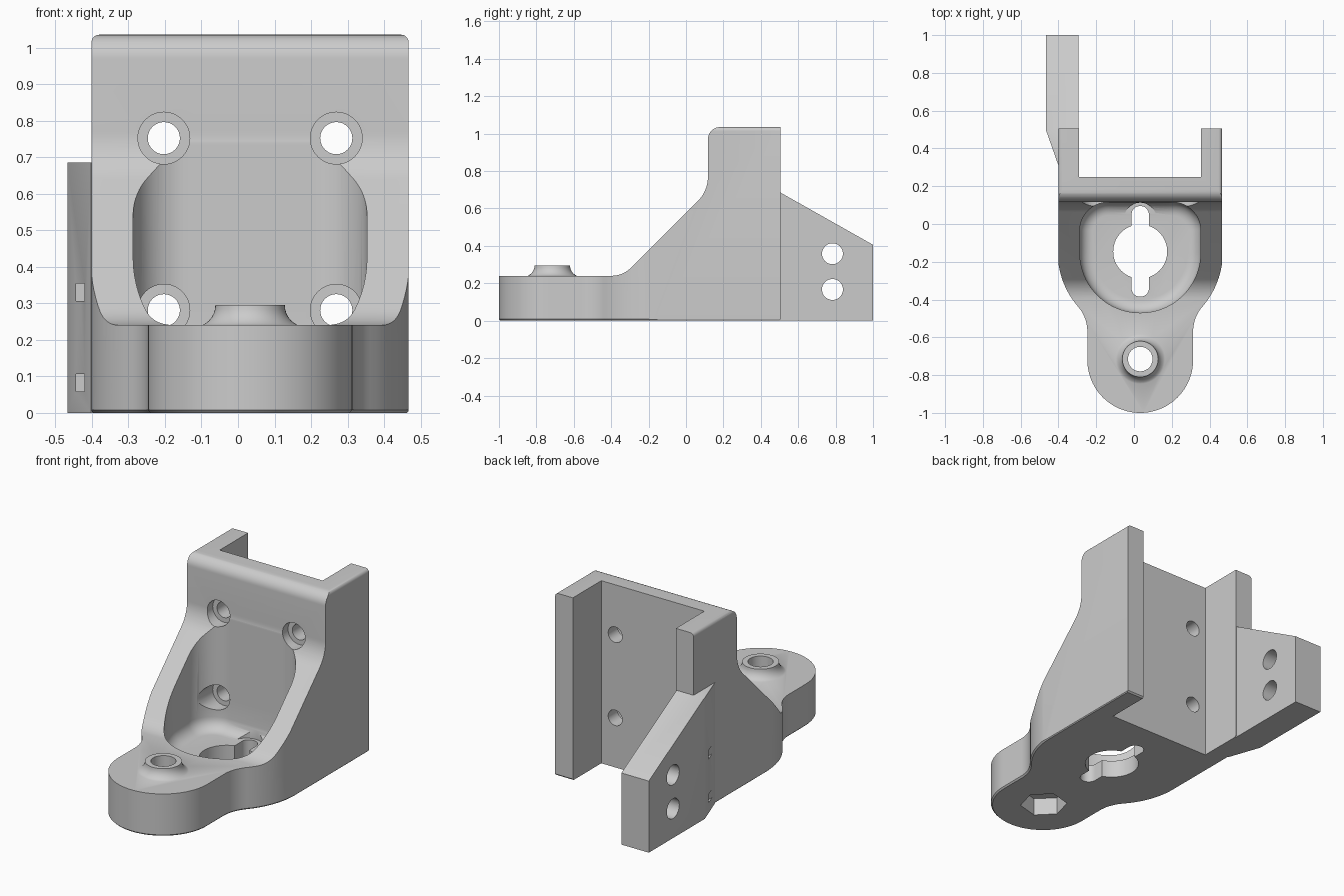
import bpy, bmesh, math
from mathutils import Vector

if "Cube" in bpy.data.objects:
    bpy.data.objects.remove(bpy.data.objects["Cube"], do_unlink=True)

CX = 0.033          # centre line of the bracket
FOOT_Y = -0.715     # centre of the round foot

grey = bpy.data.materials.new("matte_grey")
grey.use_nodes = True
grey.diffuse_color = (0.6, 0.6, 0.6, 1)
grey.node_tree.nodes["Principled BSDF"].inputs["Base Color"].default_value = (0.6, 0.6, 0.6, 1)


def rounded(corners, steps=12):
    """Polygon from (a, b, radius) corners, each filleted."""
    out = []
    for i, (a, b, r) in enumerate(corners):
        p = Vector((a, b))
        if r == 0:
            out.append(p)
            continue
        u = (Vector(corners[i - 1][:2]) - p).normalized()
        v = (Vector(corners[(i + 1) % len(corners)][:2]) - p).normalized()
        half = u.angle(v) / 2
        c = p + (u + v).normalized() * (r / math.sin(half))
        s = p + u * (r / math.tan(half)) - c
        e = p + v * (r / math.tan(half)) - c
        turn = math.atan2(s.x * e.y - s.y * e.x, s.dot(e))
        for k in range(steps + 1):
            t = turn * k / steps
            out.append(c + Vector((s.x * math.cos(t) - s.y * math.sin(t),
                                   s.x * math.sin(t) + s.y * math.cos(t))))
    return out


def arc(x, y, r, start, end, steps):
    angles = [math.radians(start + (end - start) * k / steps) for k in range(steps + 1)]
    return [Vector((x + r * math.cos(t), y + r * math.sin(t))) for t in angles]


def disc(x, y, r, n=48, turn=0):
    return arc(x, y, r, turn, turn + 360 - 360 / n, n - 1)


def rect(x0, x1, y0, y1, r_low=0, r_high=0, steps=12):
    return rounded([(x0, y0, r_low), (x1, y0, r_low), (x1, y1, r_high), (x0, y1, r_high)], steps)


def loft(name, sections, axis="z"):
    """Closed solid through (polygon, height) sections along an axis."""
    place = {"x": lambda p, h: (h, p.x, p.y),
             "y": lambda p, h: (p.x, h, p.y),
             "z": lambda p, h: (p.x, p.y, h)}[axis]
    bm = bmesh.new()
    rings = [[bm.verts.new(place(p, h)) for p in poly] for poly, h in sections]
    bm.faces.new(rings[0])
    bm.faces.new(rings[-1])
    for a, b in zip(rings, rings[1:]):
        for i in range(len(a)):
            bm.faces.new((a[i - 1], a[i], b[i], b[i - 1]))
    bmesh.ops.recalc_face_normals(bm, faces=bm.faces[:])
    mesh = bpy.data.meshes.new(name)
    bm.to_mesh(mesh)
    bm.free()
    mesh.materials.append(grey)
    ob = bpy.data.objects.new(name, mesh)
    bpy.context.collection.objects.link(ob)
    return ob


def prism(name, poly, axis, lo, hi):
    return loft(name, [(poly, lo), (poly, hi)], axis)


def combine(ob, other, operation):
    """Apply one boolean and discard the helper; try the second solver if the first gives nothing."""
    mod = ob.modifiers.new(operation, 'BOOLEAN')
    mod.operation, mod.object = operation, other
    for solver in ('EXACT', 'MANIFOLD'):
        mod.solver = solver
        bpy.context.view_layer.update()
        graph = bpy.context.evaluated_depsgraph_get()
        mesh = bpy.data.meshes.new_from_object(ob.evaluated_get(graph))
        if len(mesh.polygons):
            break
    ob.modifiers.clear()
    if len(mesh.polygons):
        ob.data = mesh
    bpy.data.objects.remove(other, do_unlink=True)


def cut(ob, poly, axis, lo, hi):
    combine(ob, prism("cutter", poly, axis, lo, hi), 'DIFFERENCE')


def body_plan(inset):
    """Foot, waist and round shoulder, mirrored about the centre line."""
    half = arc(0, -0.72, 0.28 - inset, -90, 0, 24)
    half += arc(0.48, -0.569, 0.2 + inset, 180, 139, 10)
    half += arc(0, -0.15, 0.437 - inset, -41, 0, 14)[1:]
    half.append(Vector((0.437 - inset, 0.505 - inset)))
    return ([Vector((CX + p.x, p.y)) for p in half]
            + [Vector((CX - p.x, p.y)) for p in reversed(half[1:])])


# Body: plan with chamfered base, trimmed by side and front profiles
body = loft("bracket_body", [(body_plan(0.008), 0), (body_plan(0), 0.008), (body_plan(0), 1.3)])
side = rounded([(-1.2, -0.5, 0), (0.7, -0.5, 0), (0.7, 1.035, 0), (0.117, 1.035, 0.065),
                (0.117, 0.694, 0.18), (-0.337, 0.24, 0.15), (-1.2, 0.24, 0)])
combine(body, prism("side_profile", side, "x", -1, 1), 'INTERSECT')
front = rect(CX - 0.434, CX + 0.434, -0.5, 1.035, 0, 0.02, 5)
combine(body, prism("front_profile", front, "y", -1.3, 0.8), 'INTERSECT')

# Rear channel
cut(body, rect(CX - 0.323, CX + 0.323, 0.25, 0.8), "z", -0.5, 1.5)

# Scooped front pocket with a filleted floor
sections = []
for p in arc(0.07, 0.17, 0.07, 270, 180, 7):
    d = p.x
    sections.append((rect(CX - 0.32 + d, CX + 0.32 - d, -0.47 + d, 0.115 - d,
                          0.318 - d, 0.15 - d, 20), p.y))
sections.append((sections[-1][0], 1.5))
combine(body, loft("pocket_cutter", sections), 'DIFFERENCE')

# Keyhole in the floor, with recesses around the slot ends
for y in (0.027, -0.32):
    cut(body, disc(CX, y, 0.086), "z", 0.101, 0.4)
cut(body, rect(CX - 0.046, CX + 0.046, -0.385, 0.095, 0.045, 0.045), "z", -0.2, 0.35)
cut(body, disc(CX, -0.146, 0.143, 64), "z", -0.25, 0.36)

# Four counterbored screw holes through the upright wall
for sx in (-1, 1):
    for z in (0.281, 0.752):
        x = CX + sx * 0.236
        cut(body, disc(x, z, 0.071), "y", -0.1, 0.165)
        cut(body, disc(x, z, 0.044, 32), "y", 0.05, 0.4)

# Flared boss on the foot, with a bore and a hexagonal nut recess below
flare = [Vector((0.155, 0.2))] + arc(0.155, 0.295, 0.06, 270, 180, 8)
combine(body, loft("boss", [(disc(CX, FOOT_Y, p.x), p.y) for p in flare]), 'UNION')
cut(body, disc(CX, FOOT_Y, 0.065), "z", -0.2, 0.6)
cut(body, disc(CX, FOOT_Y, 0.125, 6, 15), "z", -0.2, 0.1)

# Side tab: angled plan, sloping top, two cross holes and two small slots
tab_plan = [Vector(p) for p in ((-0.295, 0.3), (-0.295, 1), (-0.467, 1),
                                (-0.467, 0.5), (-0.402, 0.315), (-0.38, 0.3))]
tab = prism("side_tab", tab_plan, "z", 0, 1)
tab_side = [Vector(p) for p in ((0.1, -0.2), (1.2, -0.2), (1.2, 0.293),
                                (0.505, 0.685), (0.1, 0.685))]
combine(tab, prism("tab_profile", tab_side, "x", -1, 0.5), 'INTERSECT')
for z in (0.167, 0.358):
    cut(tab, disc(0.783, z, 0.056, 40), "x", -0.8, 0)
combine(body, tab, 'UNION')
for z in (0.082, 0.33):
    cut(body, rect(-0.444, -0.42, z - 0.024, z + 0.024), "y", 0.3, 0.46)

# Smooth curved walls, crisp edges
bpy.ops.object.select_all(action='DESELECT')
body.select_set(True)
bpy.context.view_layer.objects.active = body
bpy.ops.object.shade_smooth_by_angle(angle=math.radians(30))
